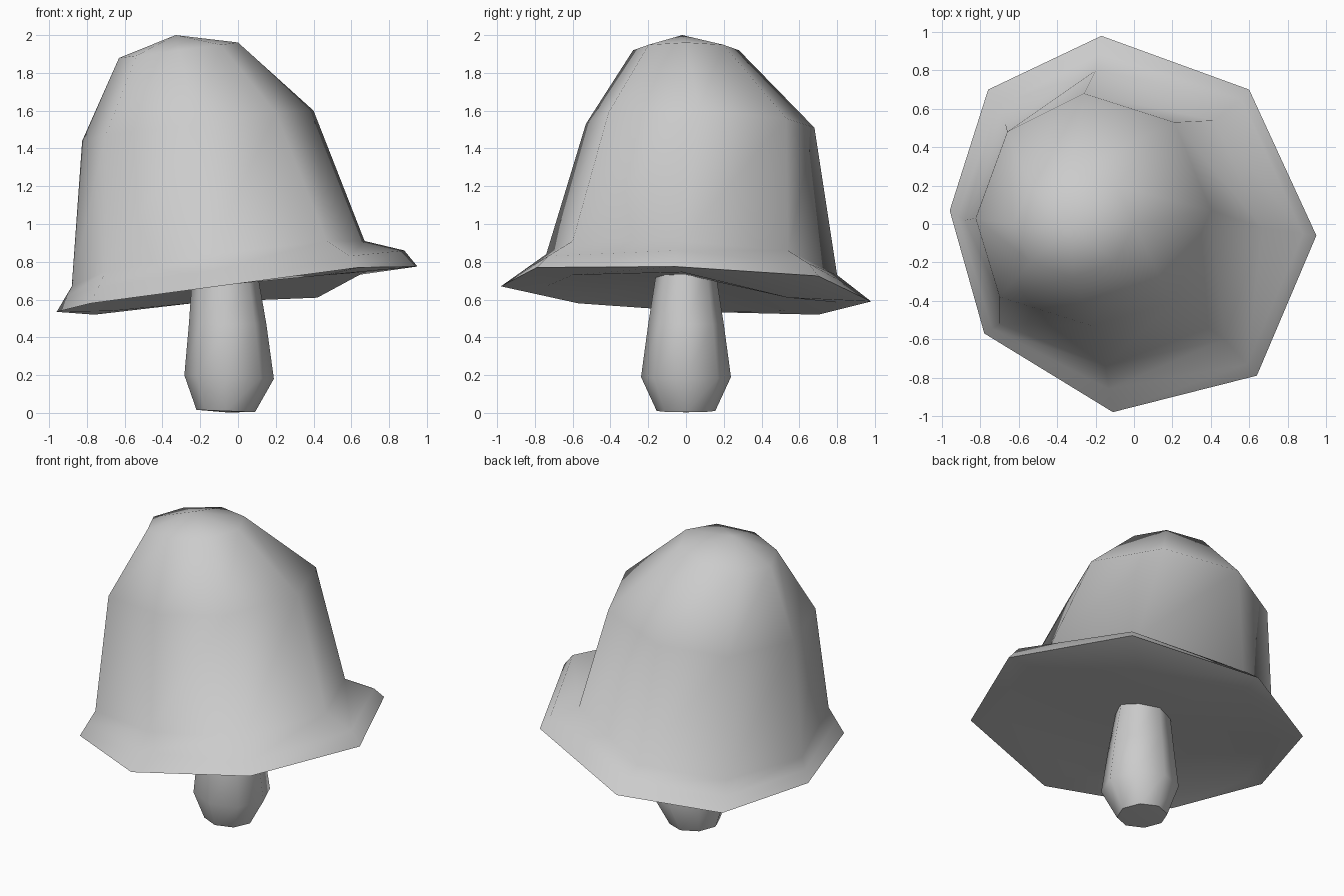
import bpy, bmesh, math
from mathutils import Vector

if "Cube" in bpy.data.objects:
    bpy.data.objects.remove(bpy.data.objects["Cube"])


def loft(name, rings, start, end, smooth):
    """Skin a stack of equal-sized rings and close each end with a fan."""
    bm = bmesh.new()
    loops = [[bm.verts.new(p) for p in r] for r in rings]
    for a, b in zip(loops, loops[1:]):
        for i in range(len(a)):
            j = (i + 1) % len(a)
            bm.faces.new((a[i], a[j], b[j], b[i]))
    for loop, tip in ((loops[0], start), (loops[-1], end)):
        c = bm.verts.new(tip)
        for i in range(len(loop)):
            bm.faces.new((loop[i], loop[(i + 1) % len(loop)], c))
    bmesh.ops.recalc_face_normals(bm, faces=bm.faces)
    me = bpy.data.meshes.new(name)
    bm.to_mesh(me)
    bm.free()
    ob = bpy.data.objects.new(name, me)
    bpy.context.collection.objects.link(ob)
    bpy.ops.object.select_all(action='DESELECT')
    ob.select_set(True)
    bpy.context.view_layer.objects.active = ob
    bpy.ops.object.shade_smooth_by_angle(angle=math.radians(smooth))
    return ob


def oval(cx, cy, rx, ry, z, tilt=0.0, n=8):
    pts = []
    for i in range(n):
        a = 2 * math.pi * i / n
        x = rx * math.cos(a)
        pts.append(Vector((cx + x, cy + ry * math.sin(a), z + tilt * x)))
    return pts


# Cap: uneven eight-sided rings, listed anticlockwise from the right
rim = [(.95, -.06, .775), (.60, .70, .725), (-.17, .98, .59), (-.76, .70, .52),
       (-.96, .07, .535), (-.78, -.57, .58), (-.11, -.98, .67), (.64, -.79, .77)]
base = [(.67, -.02, .91), (.42, .54, .86), (-.20, .80, .73), (-.67, .52, .65),
        (-.88, .02, .67), (-.70, -.52, .75), (-.15, -.74, .84), (.47, -.60, .91)]
shoulder = [(.40, .07, 1.60), (.21, .53, 1.56), (-.26, .68, 1.51), (-.66, .48, 1.46),
            (-.825, .03, 1.44), (-.70, -.38, 1.47), (-.22, -.53, 1.53), (.20, -.41, 1.59)]
rim, base, shoulder = ([Vector(p) for p in r] for r in (rim, base, shoulder))

# Rounded lip between rim and wall, thicker on the right side
lip = [r.lerp(b, 0.5) for r, b in zip(rim, base)]
lip[0] = Vector((.88, -.05, .86))
lip[1] = Vector((.56, .65, .79))
lip[7] = Vector((.59, -.73, .83))

# Shallow underside ring sits below the wall foot
under_z = (.745, .61, .585, .54, .56, .61, .67, .73)
under = [Vector((b.x, b.y, z)) for b, z in zip(base, under_z)]

crown = oval(-.315, 0, .315, .28, 1.92, .13)
loft("cap", [under, rim, lip, base, shoulder, crown],
     (-.04, 0, .73), (-.33, -.02, 2.0), 65)

# Stem
stem = [oval(-.065, 0, .155, .155, .01, -.04),
        oval(-.047, 0, .237, .238, .19, -.04),
        oval(-.055, 0, .205, .20, .47),
        oval(-.07, 0, .17, .155, .76)]
loft("stem", stem, (-.065, 0, .003), (-.07, 0, .80), 50)
